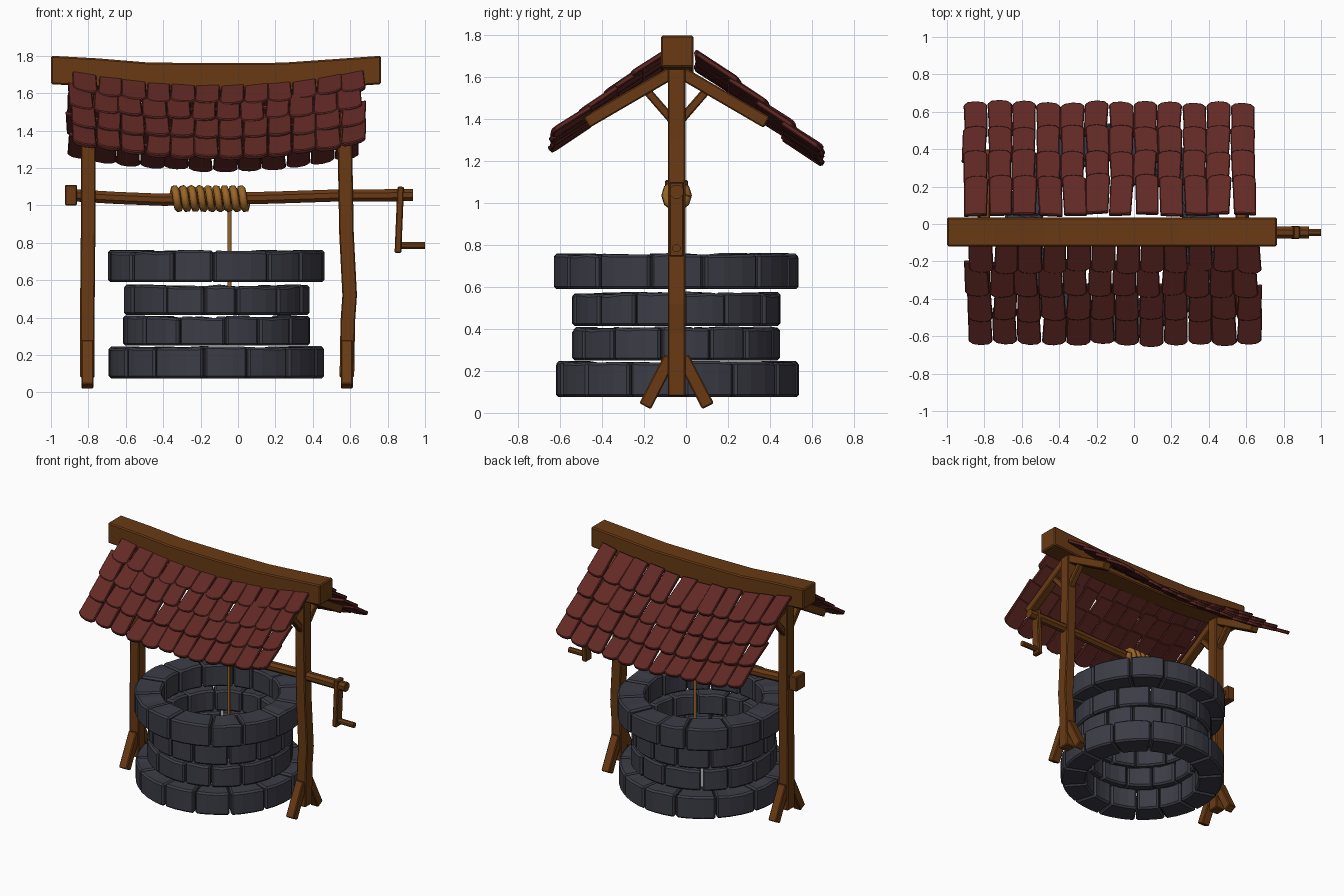
import bpy, bmesh, math, random
from mathutils import Vector as V

if "Cube" in bpy.data.objects:
    bpy.data.objects.remove(bpy.data.objects["Cube"])

random.seed(4)
CX, CY = -0.115, -0.045      # axis of the well shaft


def material(name, rgb):
    m = bpy.data.materials.new(name)
    m.diffuse_color = (*rgb, 1)
    m.use_nodes = True
    m.node_tree.nodes["Principled BSDF"].inputs["Base Color"].default_value = m.diffuse_color
    return m


STONE = material("stone", (0.045, 0.045, 0.062))
WOOD = material("wood", (0.14, 0.042, 0.007))
TILE = material("tile", (0.12, 0.022, 0.018))
ROPE = material("rope", (0.32, 0.13, 0.02))


def loft(bm, rings):
    """Closed solid through a list of equally sized point rings."""
    vs = [[bm.verts.new(p) for p in r] for r in rings]
    n = len(vs[0])
    for a, b in zip(vs, vs[1:]):
        for i in range(n):
            bm.faces.new((a[i], a[(i + 1) % n], b[(i + 1) % n], b[i]))
    bm.faces.new(vs[0][::-1])
    bm.faces.new(vs[-1])


def finish(name, bm, mat, bevel=0.0):
    bmesh.ops.recalc_face_normals(bm, faces=bm.faces)
    me = bpy.data.meshes.new(name)
    bm.to_mesh(me)
    bm.free()
    ob = bpy.data.objects.new(name, me)
    bpy.context.collection.objects.link(ob)
    me.materials.append(mat)
    if bevel:
        m = ob.modifiers.new("bevel", 'BEVEL')
        m.width, m.segments, m.limit_method = bevel, 1, 'ANGLE'
        m.angle_limit = math.radians(40)
    return ob


def beam(name, pts, w, h, n=4, side=V((0, 1, 0)), bevel=0.006):
    """Bar along pts; w across the side vector, h across the other way."""
    pts = [V(p) for p in pts]
    up = (pts[-1] - pts[0]).normalized().cross(side).normalized()
    k = 1 / math.cos(math.pi / 4) if n == 4 else 1
    angs = [2 * math.pi * (i + 0.5) / n for i in range(n)]
    bm = bmesh.new()
    loft(bm, [[p + side * (w / 2 * k * math.cos(a)) + up * (h / 2 * k * math.sin(a))
               for a in angs] for p in pts])
    return finish(name, bm, WOOD, bevel)


# Stone courses
def course(name, r_in, r_out, z0, z1, count, turn):
    bm = bmesh.new()
    step = 2 * math.pi / count
    cuts = [turn + step * (i + random.uniform(-0.14, 0.14)) for i in range(count)]
    cuts.append(cuts[0] + 2 * math.pi)
    for a0, a1 in zip(cuts, cuts[1:]):
        dr, top = random.uniform(-0.007, 0.004), random.uniform(-0.004, 0.006)
        rings = []
        for t in (0, 0.33, 0.67, 1):
            a = a0 + 0.008 + (a1 - a0 - 0.016) * t
            ro, zt = r_out + dr, z1 + top + random.uniform(-0.004, 0.006)
            rings.append([(CX + r * math.cos(a), CY + r * math.sin(a), z)
                          for r, z in ((r_in, z0), (ro, z0), (ro, zt), (r_in, zt))])
        loft(bm, rings)
    finish(name, bm, STONE, 0.012)


course("base_course", 0.40, 0.58, 0.075, 0.238, 14, 0.1)
course("lower_wall_course", 0.38, 0.497, 0.25, 0.403, 14, 0.3)
course("upper_wall_course", 0.38, 0.497, 0.415, 0.568, 14, 0.05)
course("rim_course", 0.40, 0.585, 0.59, 0.752, 14, 0.22)

# Posts, feet, rafters and braces
X = V((1, 0, 0))
posts = {
    "left": [(-0.805, 0.08), (-0.805, 0.5), (-0.8, 1.0), (-0.8, 1.68)],
    "right": [(0.582, 0.08), (0.587, 0.38), (0.597, 0.52), (0.58, 0.85),
              (0.572, 1.3), (0.572, 1.68)],
}
for side, path in posts.items():
    beam(side + "_post", [(x, CY, z) for x, z in path], 0.084, 0.078)
    xb, xt = path[0][0], path[-1][0]
    for s, end in ((-1, "front"), (1, "back")):
        beam(f"{side}_{end}_foot", [(xb, CY + s * 0.03, 0.265), (xb, CY + s * 0.15, 0.032)],
             0.064, 0.062, side=X)
        beam(f"{side}_{end}_rafter", [(xt, CY, 1.635), (xt, CY + s * 0.43, 1.385)],
             0.06, 0.06, side=X)
        beam(f"{side}_{end}_brace", [(xt, CY + s * 0.02, 1.395), (xt, CY + s * 0.15, 1.545)],
             0.045, 0.04, side=X)

# Sagging ridge beam
beam("ridge_beam", [(-1, -0.042, 1.724), (-0.75, -0.042, 1.71), (-0.48, -0.042, 1.688),
                    (-0.1, -0.042, 1.684), (0.24, -0.042, 1.687), (0.5, -0.042, 1.705),
                    (0.765, -0.042, 1.724)], 0.155, 0.152, bevel=0.008)

# Windlass and crank
beam("axle", [(-0.9, CY, 1.055), (-0.65, CY, 1.04), (-0.4, CY, 1.03), (-0.1, CY, 1.035),
              (0.2, CY, 1.042), (0.5, CY, 1.052), (0.935, CY, 1.055)], 0.07, 0.07, n=8, bevel=0)
beam("axle_stop", [(-0.925, CY, 1.055), (-0.86, CY, 1.055)], 0.11, 0.11)
beam("crank_arm", [(0.855, CY, 0.745), (0.855 + 0.015, CY, 1.1)], 0.07, 0.036)
beam("crank_handle", [(0.86, CY, 0.785), (1.0, CY, 0.785)], 0.04, 0.04, n=8, bevel=0)


# Rope coil and hanging end
def rope(name, pts, r):
    cu = bpy.data.curves.new(name, 'CURVE')
    cu.dimensions, cu.bevel_depth, cu.bevel_resolution = '3D', r, 1
    cu.use_fill_caps = True
    sp = cu.splines.new('POLY')
    sp.points.add(len(pts) - 1)
    for q, p in zip(sp.points, pts):
        q.co = (*p, 1)
    cu.materials.append(ROPE)
    bpy.context.collection.objects.link(bpy.data.objects.new(name, cu))


turns, per = 9, 10
rope("rope_coil", [(-0.35 + 0.4 * i / (turns * per),
                    CY + 0.052 * math.cos(2 * math.pi * i / per),
                    1.036 + 0.055 * math.sin(2 * math.pi * i / per))
                   for i in range(turns * per + 1)], 0.021)
rope("hanging_rope", [(-0.045, CY, 1.02), (-0.045, CY, 0.55)], 0.011)


# Roof tiles: four overlapping rows per slope, following the sag
def roof(name, s, rows, x0, x1, count=12):
    bm = bmesh.new()
    up = V((0, -s * 0.83, 0.55)).normalized()
    nor = V((0, s * 0.55, 0.83)).normalized()
    w = (x1 - x0) / count
    for r, (y, z) in enumerate(rows):
        length = 0.25 if r == 0 else 0.22
        shift = random.uniform(-0.012, 0.012)
        for c in range(count):
            xm = x0 + w * (c + 0.5) + shift
            hw = w * random.uniform(0.475, 0.51)
            skew, slip = random.uniform(-0.05, 0.05), random.uniform(-0.012, 0.006)
            lift, tilt = random.uniform(-0.002, 0.006), random.uniform(-0.05, 0.05)
            # flat outline with a rounded lower edge
            outline = [(-0.95, length), (-1, 0.024), (-0.65, 0.006), (0, 0),
                       (0.65, 0.006), (1, 0.024), (0.95, length)]
            rings = []
            for h in (0, 0.025):
                ring = []
                for u, t in outline:
                    p = V((xm + u * hw + skew * t, s * y, z)) + up * (t - slip + skew * u * hw)
                    p += nor * (h + lift * (1 - t / length) + tilt * u * hw)
                    p.z -= 0.082 * max(0, 1 - ((p.x - CX) / 0.79) ** 2)
                    ring.append(p)
                rings.append(ring)
            loft(bm, rings)
    finish(name, bm, TILE, 0.005)


roof("front_roof_tiles", -1, [(0.25, 1.605), (0.38, 1.515), (0.51, 1.42), (0.64, 1.32)],
     -0.89, 0.675)
roof("back_roof_tiles", 1, [(0.255, 1.57), (0.385, 1.465), (0.515, 1.36), (0.645, 1.255)],
     -0.91, 0.65)
